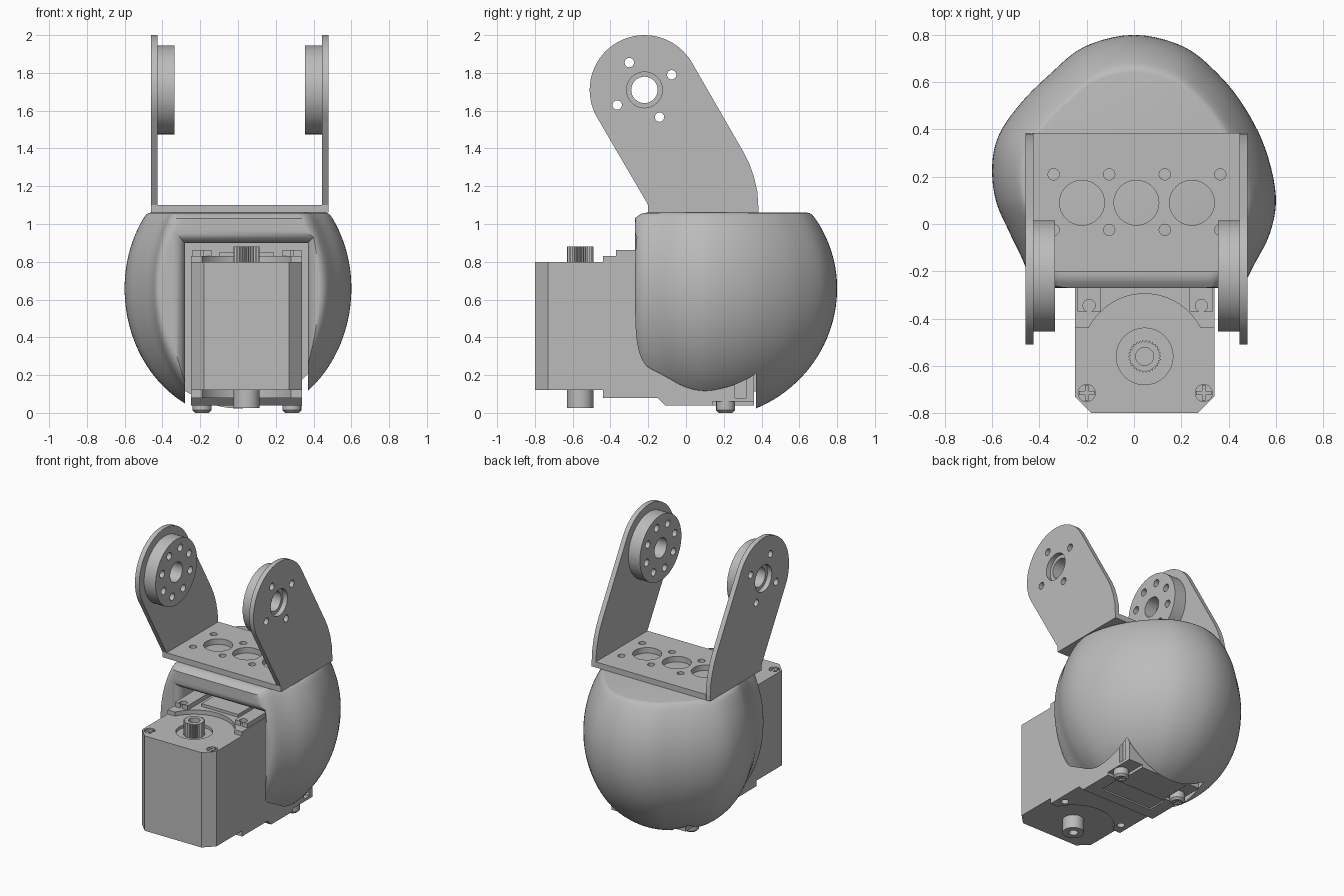
import bpy, bmesh
from math import sin, cos, pi, radians, asin, sqrt
from mathutils import Vector

if "Cube" in bpy.data.objects:
    bpy.data.objects.remove(bpy.data.objects["Cube"])

grey = bpy.data.materials.new("plain_grey")
grey.use_nodes = True
grey.diffuse_color = (0.5, 0.5, 0.5, 1)
grey.node_tree.nodes["Principled BSDF"].inputs["Base Color"].default_value = grey.diffuse_color


def loft(name, rings):
    """Closed solid through a list of equal-length point rings."""
    bm = bmesh.new()
    rows = [[bm.verts.new(p) for p in ring] for ring in rings]
    n = len(rows[0])
    for a, b in zip(rows, rows[1:]):
        for i in range(n):
            j = (i + 1) % n
            bm.faces.new((a[i], a[j], b[j], b[i]))
    bm.faces.new(rows[0][::-1])
    bm.faces.new(rows[-1])
    bmesh.ops.recalc_face_normals(bm, faces=bm.faces)
    me = bpy.data.meshes.new(name)
    bm.to_mesh(me)
    bm.free()
    me.materials.append(grey)
    ob = bpy.data.objects.new(name, me)
    bpy.context.collection.objects.link(ob)
    return ob


def prism(name, pts, axis, lo, hi):
    place = {"x": lambda a, b, d: (d, a, b), "z": lambda a, b, d: (a, b, d)}[axis]
    return loft(name, [[place(a, b, d) for a, b in pts] for d in (lo, hi)])


def circle(a, b, r, n=32, tooth=0.0):
    return [(a + (r - tooth * (i % 2)) * cos(2 * pi * i / n),
             b + (r - tooth * (i % 2)) * sin(2 * pi * i / n)) for i in range(n)]


def rect(a0, a1, b0, b1):
    return [(a0, b0), (a1, b0), (a1, b1), (a0, b1)]


def box(name, x0, x1, y0, y1, z0, z1):
    return prism(name, rect(x0, x1, y0, y1), "z", z0, z1)


def activate(ob):
    bpy.ops.object.select_all(action="DESELECT")
    ob.select_set(True)
    bpy.context.view_layer.objects.active = ob


def cut(ob, cutters):
    activate(ob)
    for c in cutters:
        m = ob.modifiers.new("cut", "BOOLEAN")
        m.operation, m.solver, m.object = "DIFFERENCE", "EXACT", c
        bpy.ops.object.modifier_apply(modifier=m.name)
        bpy.data.objects.remove(c)


def hole(pts, axis, lo, hi):
    return prism("cutter", pts, axis, lo, hi)


# Rounded shell: plan outline, swept over an egg-shaped height profile
plan = [(0, .8), (-.21, .75), (-.36, .63), (-.48, .51), (-.57, .38), (-.6, .25),
        (-.585, .1), (-.525, -.04), (-.46, -.18), (-.42, -.34), (-.33, -.46), (-.14, -.54),
        (.14, -.54), (.36, -.46), (.44, -.34), (.5, -.19), (.575, -.04), (.6, .12),
        (.555, .32), (.47, .49), (.36, .63), (.21, .75)]
outline = []
for i in range(len(plan)):
    p0, p1, p2, p3 = (Vector(plan[(i + k) % len(plan)]) for k in (-1, 0, 1, 2))
    for s in range(5):
        t = s / 5
        outline.append(.5 * (2 * p1 + (p2 - p0) * t + (2 * p0 - 5 * p1 + 4 * p2 - p3) * t * t
                             + (3 * p1 - p0 - 3 * p2 + p3) * t ** 3))


def soft_max(a, b, k):
    h = min(1, max(0, .5 + .5 * (a - b) / k))
    return b + (a - b) * h + k * h * (1 - h)


MID_Y, MID_Z, TOP, FRONT = .1, .66, 1.06, -.27


def shell_ring(z, scale, inset=0.0):
    s = scale - inset
    return [(p.x * s, soft_max(MID_Y + (p.y - MID_Y) * s, FRONT + inset, .1), z) for p in outline]


rings = []
top_angle = asin((TOP - .03 - MID_Z) / .67)
for k in range(41):
    a = radians(-85) + (top_angle + radians(85)) * k / 40
    rings.append(shell_ring(MID_Z + sin(a) * (.69 if a < 0 else .67), cos(a)))
edge = cos(top_angle)
rings += [shell_ring(TOP - .012, edge, .022), shell_ring(TOP - .003, edge, .04),
          shell_ring(TOP, edge, .06)]
shell = loft("rounded_shell", rings)

# Motor slot through the shell, with a flared mouth
mouth = [(.37, 0)]
for k in range(7):
    a = pi / 2 * k / 6
    mouth.append((-.2 - .07 * sin(a), .06 * (1 - cos(a))))
mouth.append((-.7, .06))
cut(shell, [loft("cutter", [[(-.28 - f, y, -.3), (.37 + f, y, -.3), (.37 + f, y, .9 + f),
                             (-.28 - f, y, .9 + f)] for y, f in mouth])])

# Bracket: base plate with lightening and bolt holes
base = box("bracket_base", -.43, .45, -.2, .385, 1.06, 1.1)
cut(base, [hole(circle(x, .09, .095), "z", 1, 1.2) for x in (-.22, .01, .245)]
    + [hole(circle(x, y, .024, 16), "z", 1, 1.2)
       for x in (-.34, -.105, .13, .365) for y in (-.025, .21)])

# Bracket arms and horn discs, mirrored about the bracket centre
PY, PZ = -.22, 1.71
arm_pts = [(-.2, 1.06), (-.2, 1.1)]
arm_pts += [(PY + .29 * cos(radians(d)), PZ + .29 * sin(radians(d))) for d in range(210, 29, -5)]
arm_pts += [(.305, 1.38), (.335, 1.32), (.36, 1.25), (.378, 1.17), (.385, 1.06)]


def bolt_circle(count, r):
    return [hole(circle(PY + .165 * cos(radians(119) + 2 * pi * i / count),
                        PZ + .165 * sin(radians(119) + 2 * pi * i / count), r, 16), "x", -1, 1)
            for i in range(count)]


for side, s in (("left", 1), ("right", -1)):
    x_in, x_mid, x_out = (.01 + s * d for d in (.345, .436, .47))
    arm = prism(side + "_bracket_arm", arm_pts, "x", x_mid, x_out)
    cut(arm, [hole(circle(PY, PZ, .095), "x", -1, 1)] + bolt_circle(4, .025))
    horn = prism(side + "_horn_disc", circle(PY, PZ, .235, 64), "x", x_in, x_mid)
    cut(horn, [hole(circle(PY, PZ, .07), "x", -1, 1)] + bolt_circle(8, .026))

# Motor body with chamfered front corners, shaft recess and screw pockets
SX, SY = .045, -.56
screws_x = (-.2, .295)
motor = prism("motor_body", [(-.25, -.44), (-.25, -.73), (-.18, -.8), (.27, -.8),
                             (.34, -.73), (.34, -.44)], "z", .12, .8)
cut(motor, [hole(circle(SX, SY, .12), "z", .78, 1)]
    + [hole(circle(x, -.715, .036, 20), "z", .78, 1) for x in screws_x])

# Gear case behind the motor, with round reliefs above and below
case = box("gear_case", -.25, .34, -.44, .36, .08, .83)
cut(case, [hole(circle(SX, SY, .265, 64), "z", .8, 1), hole(circle(SX, SY, .265, 64), "z", 0, .12)]
    + [hole(circle(x, -.36, .026, 16), "z", 0, .13) for x in (-.19, .285)]
    + [hole(rect(x0, x1, .26, .32), "z", 0, .3) for x0, x1 in ((-.3, -.22), (.31, .4))])
bottom = prism("case_bottom_cover", [(-.15, .08), (-.11, .04), (.36, .04), (.36, .08)],
               "x", -.25, .34)
cut(bottom, [hole(rect(-.16, .25, -.03, .12), "z", 0, .05)]
    + [hole(rect(x0, x1, .14, .5), "z", 0, .06) for x0, x1 in ((-.3, -.14), (.23, .4))])
box("case_top_ridge", -.1, .19, -.27, .1, .83, .85)

for side, x in (("right", -.19), ("left", .285)):
    tab = box(side + "_case_tab", x - .05, x + .05, -.37, -.1, .83, .862)
    cut(tab, [hole(circle(x, -.345, .026, 16), "z", .8, 1)])
    # Underside screws with cross slots
    screw = loft(side + "_case_screw", [[(a, b, z) for a, b in circle(x, .21, r, 24)]
                                        for z, r in ((.07, .05), (.014, .05), (0, .036))])
    cut(screw, [hole(rect(x - .03, x + .03, .202, .218), "z", -.1, .012),
                hole(rect(x - .008, x + .008, .18, .24), "z", -.1, .012)])

for side, x in zip(("right", "left"), screws_x):
    # Motor top screws
    box(side + "_screw_cross_a", x - .033, x + .033, -.723, -.707, .775, .798)
    box(side + "_screw_cross_b", x - .008, x + .008, -.748, -.682, .775, .797)

# Knurled output shaft and lower stub
shaft = prism("knurled_shaft", circle(SX, SY, .07, 60, .009), "z", .77, .88)
cut(shaft, [hole(circle(SX, SY, .038, 24), "z", .83, 1)])
stub = prism("lower_stub", circle(SX, SY, .07), "z", .025, .13)
cut(stub, [hole(circle(SX, SY, .03, 20), "z", 0, .08)])

# Smooth shading with sharp edges kept
for ob in list(bpy.context.scene.objects):
    if ob.type == "MESH":
        activate(ob)
        bpy.ops.object.shade_smooth_by_angle(angle=radians(30))
